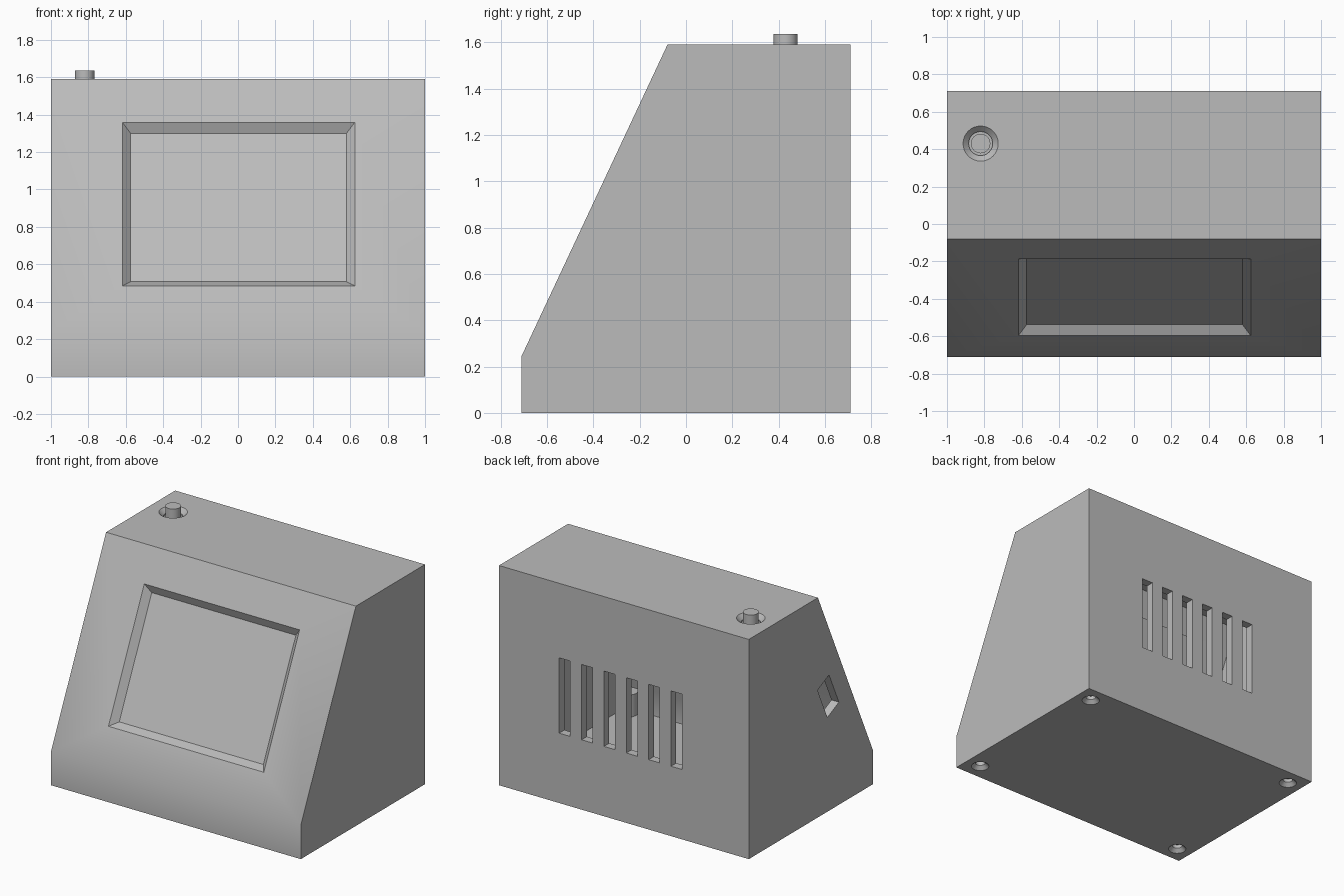
import bpy, math
from mathutils import Matrix, Vector

if "Cube" in bpy.data.objects:
    bpy.data.objects.remove(bpy.data.objects["Cube"], do_unlink=True)

grey = bpy.data.materials.new("case_grey")
grey.use_nodes = True
COLOUR = (0.5, 0.5, 0.5, 1)
grey.diffuse_color = COLOUR
grey.node_tree.nodes["Principled BSDF"].inputs["Base Color"].default_value = COLOUR


def loft(name, rings, frame=Matrix()):
    """Closed solid through equal-sized rings of points."""
    n = len(rings[0])
    verts = [frame @ Vector(p) for ring in rings for p in ring]
    faces = [list(range(n))[::-1], [(len(rings) - 1) * n + i for i in range(n)]]
    for r in range(len(rings) - 1):
        for i in range(n):
            a, b = r * n + i, r * n + (i + 1) % n
            faces.append([a, b, b + n, a + n])
    mesh = bpy.data.meshes.new(name)
    mesh.from_pydata(verts, [], faces)
    mesh.materials.append(grey)
    obj = bpy.data.objects.new(name, mesh)
    bpy.context.collection.objects.link(obj)
    return obj


def rect(hx, hy, z):
    return [(-hx, -hy, z), (hx, -hy, z), (hx, hy, z), (-hx, hy, z)]


def circle(r, z, n=32):
    return [(r * math.cos(2 * math.pi * i / n), r * math.sin(2 * math.pi * i / n), z) for i in range(n)]


def box(name, size, frame):
    return loft(name, [rect(size[0] / 2, size[1] / 2, s * size[2] / 2) for s in (-1, 1)], frame)


def turned(name, steps, centre):
    return loft(name, [circle(r, z) for r, z in steps], Matrix.Translation((*centre, 0)))


def extrude_x(name, profile, half):
    return loft(name, [[(x, y, z) for y, z in profile] for x in (-half, half)])


def select(obj):
    bpy.ops.object.select_all(action='DESELECT')
    obj.select_set(True)
    bpy.context.view_layer.objects.active = obj


def cut(target, cutter):
    mod = target.modifiers.new("cut", 'BOOLEAN')
    mod.operation, mod.solver, mod.object = 'DIFFERENCE', 'EXACT', cutter
    select(target)
    bpy.ops.object.modifier_apply(modifier=mod.name)
    bpy.data.objects.remove(cutter, do_unlink=True)


def smooth(obj):
    select(obj)
    bpy.ops.object.shade_smooth_by_angle(angle=math.radians(30))


# Frame on the sloping front: x across, y up the slope, z outward
lean = math.atan2(0.63, 1.345)
slope_axes = Matrix.Rotation(math.pi / 2 - lean, 4, 'X')
front_frame = Matrix.Translation((0.003, -0.393, 0.9225)) @ slope_axes

# Hollow case with a sloping front
case = extrude_x("case", [(-0.71, 0), (0.71, 0), (0.71, 1.59), (-0.08, 1.59), (-0.71, 0.245)], 1)
W = 0.06
cut(case, extrude_x("cavity", [(W - 0.71, W), (0.71 - W, W), (0.71 - W, 1.59 - W),
                               (-0.042, 1.59 - W), (W - 0.71, 0.232)], 1 - W))

# Bevelled screen recess
cut(case, loft("screen_recess", [rect(0.622 + s, 0.483 + s, s) for s in (-0.045, 0.02)], front_frame))

# Six ventilation slots in the back
for i in range(6):
    cut(case, box("vent", (0.088, 0.3, 0.545), Matrix.Translation((0.474 - 0.179 * i, 0.71, 0.778))))

# Tilted port in the side wall
cut(case, box("port", (0.3, 0.265, 0.145), Matrix.Translation((-1, -0.198, 0.832)) @ slope_axes))

# Dish around the button
BUTTON = (-0.82, 0.43)
cut(case, turned("button_dish", [(0.064, 1.55), (0.064, 1.56), (0.1, 1.596)], BUTTON))

# Countersunk screw holes, with mounting posts inside
for sx in (-1, 1):
    for sy in (-1, 1):
        spot = (sx * 0.885, sy * 0.592)
        cut(case, turned("screw_hole", [(0.066, -0.006), (0.034, 0.026), (0.034, 0.052)], spot))
        smooth(turned("screw_post", [(0.075, 0.056), (0.075, 0.22)], spot))
smooth(case)

# Screen backing inside the case
box("screen_backing", (1.3, 1.02, 0.05), front_frame @ Matrix.Translation((0, 0, -0.075)))

# Push button
smooth(turned("push_button", [(0.052, 1.54), (0.052, 1.635)], BUTTON))
